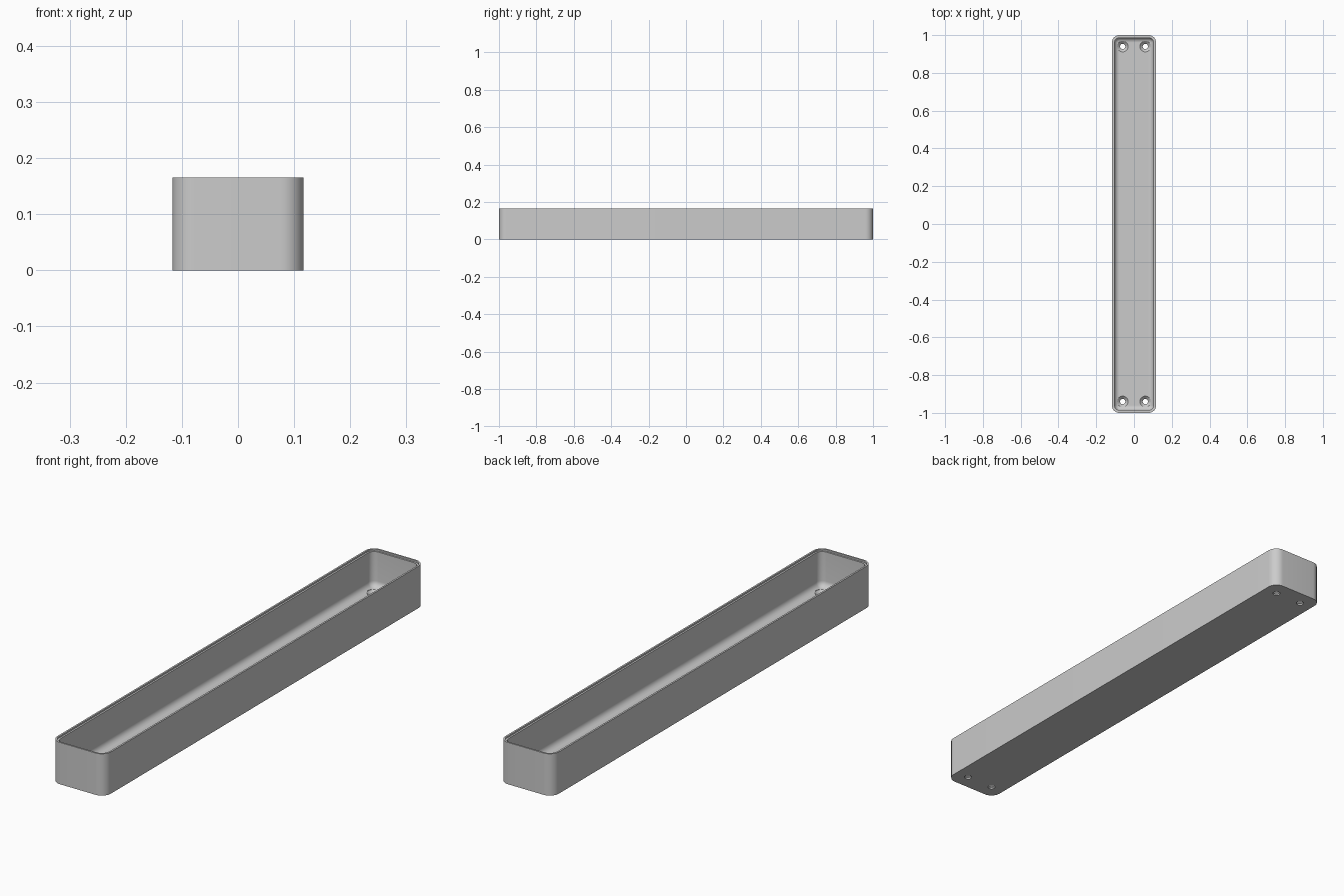
import bpy, bmesh
from math import sin, cos, pi, radians

cube = bpy.data.objects.get("Cube")
if cube:
    bpy.data.objects.remove(cube)

HALF_X, HALF_Y, HEIGHT = 0.117, 1.0, 0.165
CORNER, WALL, FLOOR, FILLET = 0.04, 0.014, 0.02, 0.024
SEGMENTS = 12

grey = bpy.data.materials.new("mid grey")
grey.use_nodes = True
grey.diffuse_color = (0.6, 0.6, 0.6, 1)
grey.node_tree.nodes["Principled BSDF"].inputs["Base Color"].default_value = (0.6, 0.6, 0.6, 1)


def rounded_loop(bm, inset, z):
    """Rounded rectangle ring, moved inward by inset."""
    r = max(CORNER - inset, 0.002)
    cx, cy = HALF_X - inset - r, HALF_Y - inset - r
    ring = []
    for q, (sx, sy) in enumerate([(1, 1), (-1, 1), (-1, -1), (1, -1)]):
        for i in range(SEGMENTS + 1):
            a = (q + i / SEGMENTS) * pi / 2
            ring.append(bm.verts.new((sx * cx + r * cos(a), sy * cy + r * sin(a), z)))
    return ring


def finish(name, bm):
    bmesh.ops.recalc_face_normals(bm, faces=bm.faces)
    mesh = bpy.data.meshes.new(name)
    bm.to_mesh(mesh)
    bm.free()
    mesh.materials.append(grey)
    obj = bpy.data.objects.new(name, mesh)
    bpy.context.collection.objects.link(obj)
    return obj


def loft(bm, rings):
    for a, b in zip(rings, rings[1:]):
        n = len(a)
        for i in range(n):
            j = (i + 1) % n
            bm.faces.new((a[i], a[j], b[j], b[i]))
    bm.faces.new(rings[0])
    bm.faces.new(rings[-1])


# Tray section: outer wall, stepped rim, inner wall, rounded floor edge
section = [(0, 0), (0, HEIGHT), (WALL / 2, HEIGHT), (WALL / 2, HEIGHT - 0.006),
           (WALL, HEIGHT - 0.006)]
for i in range(9):
    a = i / 8 * pi / 2
    section.append((WALL + FILLET * (1 - cos(a)), FLOOR + FILLET * (1 - sin(a))))
bm = bmesh.new()
loft(bm, [rounded_loop(bm, inset, z) for inset, z in section])
tray = finish("tray", bm)

# Countersunk screw holes in the four corners
bm = bmesh.new()
for x in (-0.06, 0.06):
    for y in (-0.94, 0.94):
        rings = []
        for r, z in [(0.014, -0.02), (0.014, 0.006), (0.029, FLOOR), (0.029, 0.06)]:
            rings.append([bm.verts.new((x + r * cos(k * pi / 16), y + r * sin(k * pi / 16), z))
                          for k in range(32)])
        loft(bm, rings)
cutter = finish("screw_hole_cutter", bm)

holes = tray.modifiers.new("screw_holes", 'BOOLEAN')
holes.operation = 'DIFFERENCE'
holes.solver = 'EXACT'
holes.object = cutter
bpy.context.view_layer.objects.active = tray
tray.select_set(True)
bpy.ops.object.modifier_apply(modifier=holes.name)
bpy.data.objects.remove(cutter)
bpy.ops.object.shade_smooth_by_angle(angle=radians(30))
